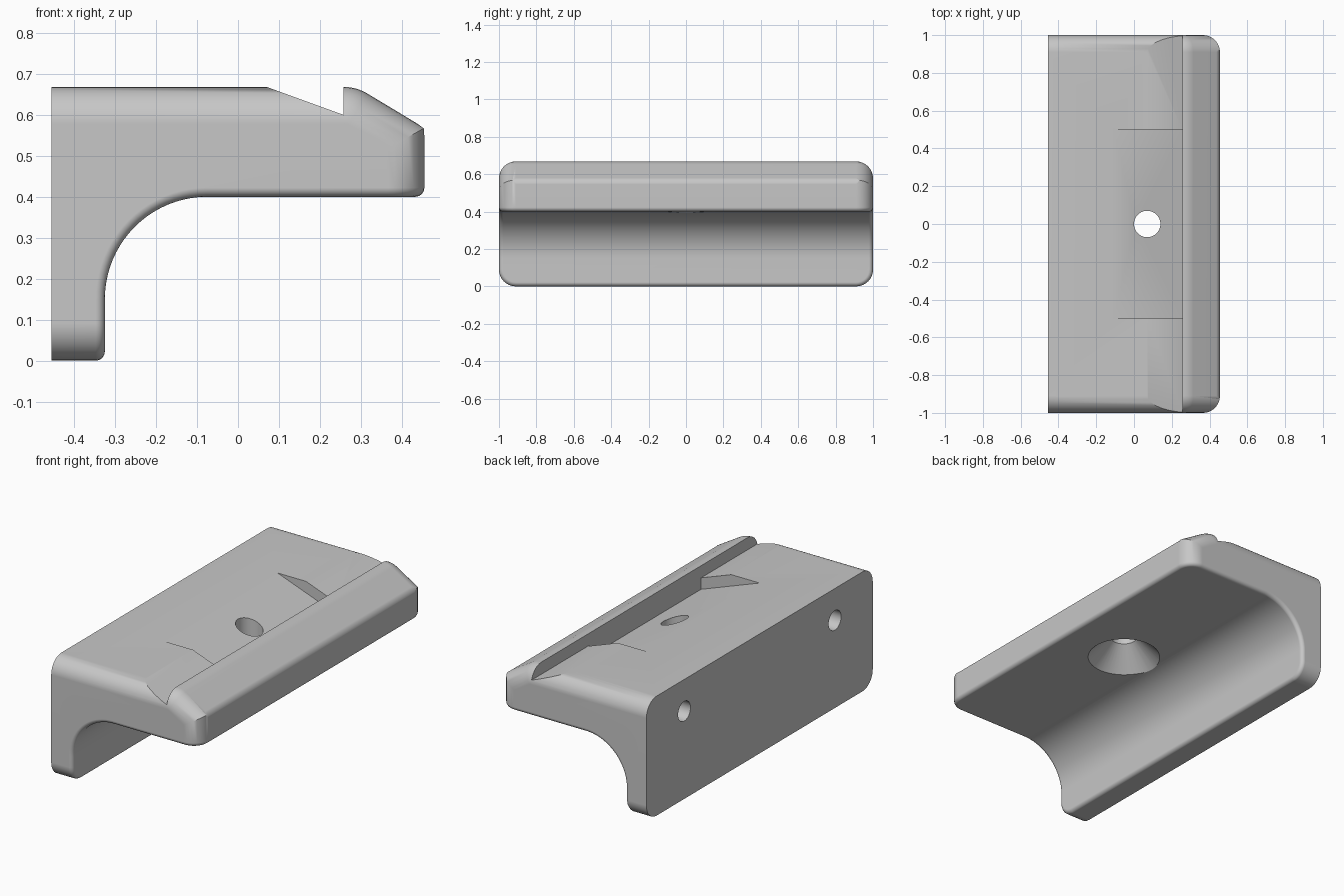
import bpy, bmesh, math
from mathutils import Matrix

if "Cube" in bpy.data.objects:
    bpy.data.objects.remove(bpy.data.objects["Cube"], do_unlink=True)

BACK, FRONT, LEG = -0.455, 0.455, -0.325
TOP, FLOOR, RIDGE = 0.668, 0.40, 0.568
ARC_R = 0.25
ARC_X, ARC_Z = LEG + ARC_R, FLOOR - ARC_R
LIP_X, LIP_Z = 0.257, 0.60
SLOPE = math.tan(math.radians(20))

grey = bpy.data.materials.new("light grey")
grey.use_nodes = True
grey.diffuse_color = (0.57, 0.57, 0.57, 1)
grey.node_tree.nodes["Principled BSDF"].inputs["Base Color"].default_value = grey.diffuse_color


def arc(cx, cz, r, start, end, n):
    angles = [math.radians(start + (end - start) * i / n) for i in range(n + 1)]
    return [(cx + r * math.cos(a), cz + r * math.sin(a)) for a in angles]


def add_object(name, bm):
    bmesh.ops.recalc_face_normals(bm, faces=bm.faces[:])
    mesh = bpy.data.meshes.new(name)
    bm.to_mesh(mesh)
    bm.free()
    obj = bpy.data.objects.new(name, mesh)
    bpy.context.collection.objects.link(obj)
    return obj


def prism(points, half):
    """Extrude an x-z outline along y."""
    bm = bmesh.new()
    face = bm.faces.new([bm.verts.new((x, -half, z)) for x, z in points])
    out = bmesh.ops.extrude_face_region(bm, geom=[face])
    moved = [g for g in out["geom"] if isinstance(g, bmesh.types.BMVert)]
    bmesh.ops.translate(bm, verts=moved, vec=(0, 2 * half, 0))
    bmesh.ops.recalc_face_normals(bm, faces=bm.faces[:])
    return bm


def lathe(rings, n=48):
    """Closed turned solid around z from (radius, height) rings."""
    bm = bmesh.new()
    loops = [[bm.verts.new((r * math.cos(math.tau * i / n), r * math.sin(math.tau * i / n), z))
              for i in range(n)] for r, z in rings]
    for a, b in zip(loops, loops[1:]):
        for i in range(n):
            j = (i + 1) % n
            bm.faces.new((a[i], a[j], b[j], b[i]))
    bm.faces.new(loops[0])
    bm.faces.new(loops[-1])
    return bm


def near(a, b):
    return abs(a - b) < 1e-3


def inner(v):
    """True on the leg face, the cove and the flat underside."""
    x, _, z = v.co
    if x <= ARC_X and z >= ARC_Z:
        return near(math.hypot(x - ARC_X, z - ARC_Z), ARC_R)
    return near(x, LEG) if z < ARC_Z else near(z, FLOOR)


# Bracket body: L outline with cove and rounded crest
crest_r = 0.11
crest_x = 0.288 - crest_r * math.tan(math.radians(15))
outline = [(BACK, 0), (LEG, 0)]
outline += arc(ARC_X, ARC_Z, ARC_R, 180, 90, 20)
outline += [(FRONT, FLOOR), (FRONT, RIDGE)]
outline += arc(crest_x, TOP - crest_r, crest_r, 60, 90, 5)
outline += [(BACK, TOP)]
bm = prism(outline, 1)

# Large rounding on the end edges
ends = [e for e in bm.edges
        if near(e.verts[0].co.y, e.verts[1].co.y)
        and not all(inner(v) for v in e.verts)
        and not all(near(v.co.x, BACK) for v in e.verts)]
bmesh.ops.bevel(bm, geom=ends, offset=0.09, offset_type='OFFSET', segments=8,
                profile=0.5, affect='EDGES')

# Small rounding around the inner surface and along the front ridge
inside = {f for f in bm.faces if all(inner(v) for v in f.verts)}
small = [e for e in bm.edges if sum(f in inside for f in e.link_faces) == 1
         or all(near(v.co.x, FRONT) and near(v.co.z, RIDGE) for v in e.verts)]
bmesh.ops.bevel(bm, geom=small, offset=0.022, offset_type='OFFSET', segments=4,
                profile=0.5, affect='EDGES')
body = add_object("bracket_body", bm)
body.data.materials.append(grey)


# Cutters: sloped notch, deeper pocket, countersunk hole, two back holes
def ramp(name, low, half):
    high = 0.8
    return add_object(name, prism([(LIP_X, low), (LIP_X, high),
                                   (LIP_X - (high - low) / SLOPE, high)], half))


cutters = [ramp("notch_cutter", LIP_Z, 1.2), ramp("pocket_cutter", LIP_Z - 0.064, 0.5)]

bm = lathe([(0.195, 0.3), (0.195, 0.395), (0.07, 0.52), (0.07, 0.8)])
bmesh.ops.translate(bm, verts=bm.verts[:], vec=(0.07, 0, 0))
cutters.append(add_object("screw_hole_cutter", bm))

for side in (-1, 1):
    bm = lathe([(0.055, -0.1), (0.055, 0.3)], 32)
    bm.transform(Matrix.Translation((BACK, side * 0.665, 0.49)) @ Matrix.Rotation(math.pi / 2, 4, 'Y'))
    cutters.append(add_object("back_hole_cutter", bm))

bpy.ops.object.select_all(action='DESELECT')
body.select_set(True)
bpy.context.view_layer.objects.active = body
for cutter in cutters:
    cutter.hide_render = True
    mod = body.modifiers.new(cutter.name, 'BOOLEAN')
    mod.operation = 'DIFFERENCE'
    mod.solver = 'EXACT'
    mod.object = cutter
    bpy.ops.object.modifier_apply(modifier=mod.name)
    bpy.data.objects.remove(cutter, do_unlink=True)

# Smooth fillets with crisp cut edges
bpy.ops.object.shade_smooth_by_angle(angle=math.radians(30))
weighted = body.modifiers.new("flat_face_normals", 'WEIGHTED_NORMAL')
weighted.keep_sharp = True
